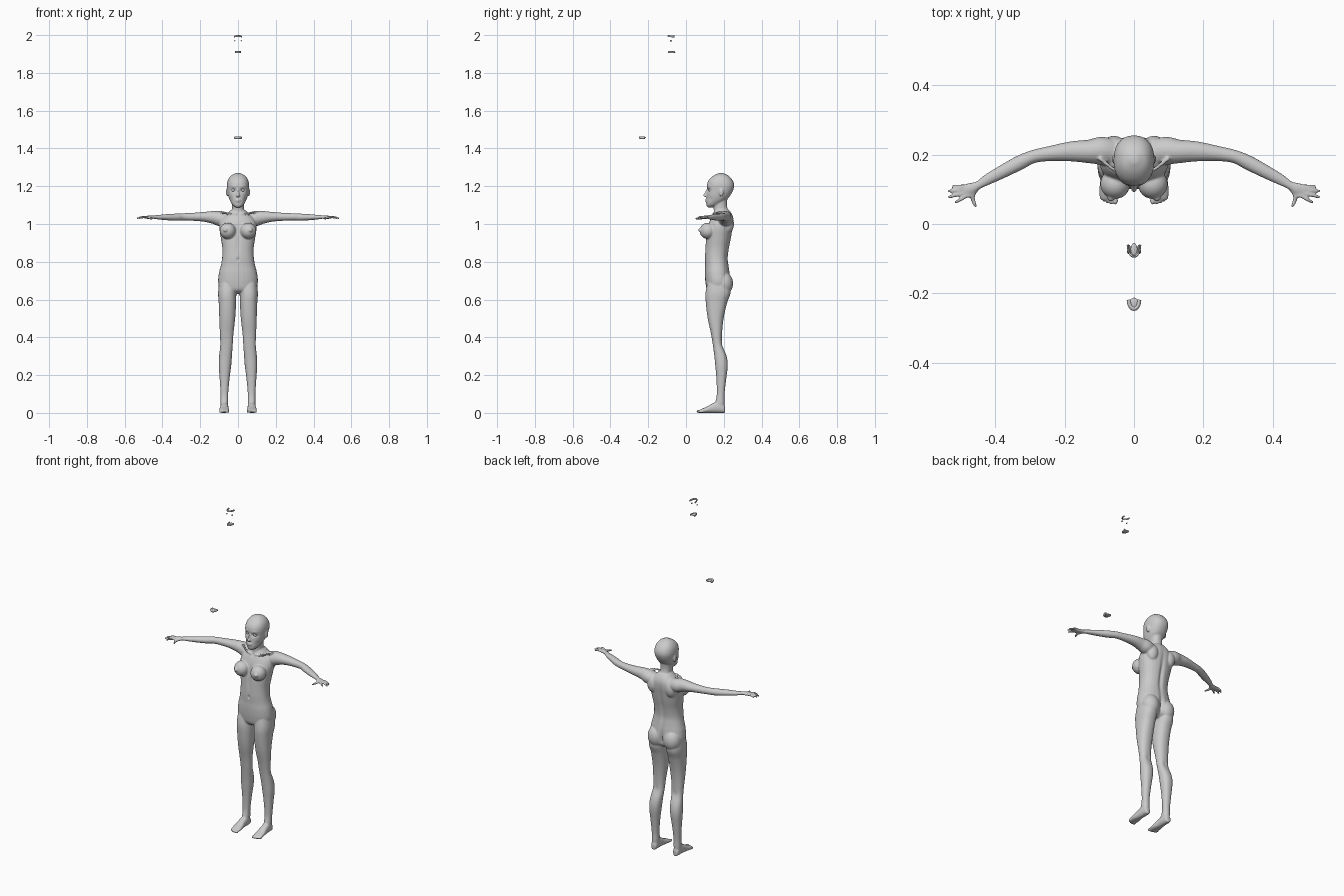
import bpy, bmesh, math
from mathutils import Vector, Matrix

def resample(rows, k=5):
    """Catmull-Rom interpolation of tuples of numbers."""
    out = []
    for i in range(len(rows) - 1):
        a, b, c, d = rows[max(i - 1, 0)], rows[i], rows[i + 1], rows[min(i + 2, len(rows) - 1)]
        for j in range(k):
            t = j / k
            out.append([0.5 * (2*q + (r - p)*t + (2*p - 5*q + 4*r - s)*t*t + (3*q - p - 3*r + s)*t**3)
                        for p, q, r, s in zip(a, b, c, d)])
    return out + [list(rows[-1])]

def loft(bm, rings, n=28, power=0.88):
    """Skin rings given as (centre, half axis u, half axis v)."""
    loops = []
    for c, u, v in rings:
        loop = []
        for i in range(n):
            a = 2 * math.pi * i / n
            ca, sa = math.cos(a), math.sin(a)
            loop.append(bm.verts.new(c + u * math.copysign(abs(ca)**power, ca)
                                     + v * math.copysign(abs(sa)**power, sa)))
        loops.append(loop)
    for p, q in zip(loops, loops[1:]):
        for i in range(n):
            bm.faces.new((p[i], p[(i+1) % n], q[(i+1) % n], q[i]))
    bm.faces.new(loops[0][::-1])
    bm.faces.new(loops[-1])

def upright(bm, rows):
    """Rows of z, centre x, half width, front y, back y."""
    loft(bm, [(Vector((x, (f+b)/2, z)), Vector((w, 0, 0)), Vector((0, (b-f)/2, 0)))
              for z, x, w, f, b in resample(rows)])

def tube(bm, rows, k=5, n=20):
    """Rows of x, y, z, sideways radius, vertical radius."""
    pts = resample(rows, k)
    rings = []
    for i, p in enumerate(pts):
        t = Vector(pts[min(i+1, len(pts)-1)][:3]) - Vector(pts[max(i-1, 0)][:3])
        t.normalize()
        u = Vector((-t.y, t.x, 0)).normalized()
        rings.append((Vector(p[:3]), u * p[3], t.cross(u) * p[4]))
    loft(bm, rings, n, 1)

def ball(bm, c, r):
    bmesh.ops.create_uvsphere(bm, u_segments=24, v_segments=16, radius=1,
                              matrix=Matrix.Translation(c) @ Matrix.Diagonal((*r, 1)))

def mirror(bm):
    d = bmesh.ops.duplicate(bm, geom=bm.verts[:] + bm.edges[:] + bm.faces[:])
    for v in d["geom"]:
        if isinstance(v, bmesh.types.BMVert):
            v.co.x *= -1

def finish(bm, name):
    bmesh.ops.recalc_face_normals(bm, faces=bm.faces[:])
    me = bpy.data.meshes.new(name)
    bm.to_mesh(me)
    bm.free()
    ob = bpy.data.objects.new(name, me)
    bpy.context.collection.objects.link(ob)
    me.polygons.foreach_set("use_smooth", [True] * len(me.polygons))
    return ob

bm = bmesh.new()

# Leg
upright(bm, [(.72, .053, .043, .12, .225), (.64, .057, .048, .104, .236), (.58, .056, .046, .105, .217),
             (.5, .057, .042, .115, .199), (.42, .06, .036, .132, .191), (.36, .061, .033, .142, .193),
             (.3, .066, .034, .15, .215), (.25, .069, .033, .155, .221), (.18, .071, .026, .161, .213),
             (.1, .072, .02, .163, .204), (.05, .072, .02, .155, .204), (.012, .072, .017, .16, .2)])
# Foot: y, centre x, half width, top z
loft(bm, [(Vector((x, y, h/2)), Vector((w, 0, 0)), Vector((0, 0, h/2))) for y, x, w, h in resample(
    [(.207, .072, .009, .03), (.2, .072, .017, .045), (.17, .072, .021, .06), (.14, .073, .022, .05),
     (.11, .073, .026, .033), (.085, .073, .027, .022), (.07, .073, .024, .015)])])
# Toes
for x, y, r in ((.054, .067, .008), (.066, .067, .006), (.076, .07, .006), (.086, .075, .0055), (.094, .081, .005)):
    ball(bm, (x, y, r), (r, .012, r))
# Arm and palm
tube(bm, [(.04, .2, 1.02, .035, .03), (.09, .21, 1.027, .041, .039), (.13, .209, 1.035, .034, .034),
          (.18, .209, 1.038, .029, .026), (.24, .203, 1.038, .022, .021), (.29, .194, 1.038, .019, .019),
          (.33, .176, 1.036, .021, .019), (.38, .15, 1.036, .019, .016), (.42, .129, 1.036, .016, .012),
          (.45, .111, 1.037, .012, .009), (.47, .102, 1.036, .017, .009), (.49, .094, 1.035, .017, .007)])
# Fingers
for bx, by, tx, ty in ((.485, .108, .524, .108), (.488, .1, .536, .094), (.487, .09, .536, .077), (.482, .081, .516, .061)):
    tube(bm, [(bx - .012, by, 1.035, .006, .006), (bx, by, 1.036, .0062, .0062),
              ((bx+tx)/2, (by+ty)/2, 1.036, .0058, .0058), (tx, ty, 1.029, .0042, .0042)], 3, 12)
tube(bm, [(.452, .106, 1.034, .009, .008), (.464, .086, 1.032, .008, .0075),
          (.463, .068, 1.03, .006, .006), (.455, .049, 1.028, .0045, .0045)], 3, 12)
# Chest, hip, collarbone and ear forms
ball(bm, (.054, .115, .964), (.043, .043, .043))
ball(bm, (.066, .076, .968), (.011, .011, .011))
ball(bm, (.052, .2, .685), (.05, .049, .062))
ball(bm, (.058, .222, 1.0), (.035, .032, .05))
tube(bm, [(.008, .142, 1.05, .005, .005), (.05, .152, 1.056, .005, .005), (.1, .19, 1.066, .006, .006)], 4, 10)
ball(bm, (.058, .187, 1.168), (.006, .012, .021))
mirror(bm)

# Torso
upright(bm, [(.63, 0, .05, .14, .2), (.65, 0, .09, .112, .228), (.69, 0, .105, .103, .238), (.74, 0, .101, .1, .232),
             (.78, 0, .091, .101, .226), (.82, 0, .084, .1, .222), (.87, 0, .083, .102, .228),
             (.92, 0, .09, .105, .238), (.97, 0, .098, .111, .246), (1.0, 0, .098, .119, .25),
             (1.03, 0, .086, .131, .25), (1.055, 0, .058, .143, .242), (1.075, 0, .036, .15, .228)])
# Neck
upright(bm, [(1.03, 0, .04, .15, .235), (1.07, 0, .032, .147, .224), (1.1, 0, .031, .146, .217), (1.14, 0, .033, .146, .22)])
# Head
upright(bm, [(1.088, 0, .012, .114, .138), (1.1, 0, .028, .108, .172), (1.12, 0, .041, .107, .203),
             (1.14, 0, .049, .108, .226), (1.16, 0, .054, .11, .24), (1.18, 0, .057, .112, .25),
             (1.2, 0, .059, .111, .255), (1.22, 0, .057, .114, .252), (1.24, 0, .05, .126, .241),
             (1.258, 0, .035, .148, .222), (1.27, 0, .01, .175, .195)])
# Nose and lips
upright(bm, [(1.182, 0, .005, .107, .125), (1.165, 0, .006, .099, .125), (1.151, 0, .009, .09, .125), (1.144, 0, .008, .097, .125)])
ball(bm, (0, .109, 1.1285), (.015, .008, .004))
ball(bm, (0, .109, 1.1205), (.013, .008, .004))
body = finish(bm, "body")

# Fuse the forms into one skin
bpy.context.view_layer.objects.active = body
body.select_set(True)
m = body.modifiers.new("fuse", "REMESH")
m.mode, m.voxel_size = "VOXEL", .0036
bpy.ops.object.modifier_apply(modifier=m.name)
m = body.modifiers.new("soften", "SMOOTH")
m.factor, m.iterations = .5, 4
bpy.ops.object.modifier_apply(modifier=m.name)

# Sculpted hollows: centre, radii, depth
dents = [((0, .228, .88), (.011, .05, .12), .008), ((0, .245, .685), (.012, .05, .045), .016),
         ((0, .102, .812), (.006, .02, .009), .006), ((0, .107, .9), (.01, .03, .05), .004),
         ((0, .145, 1.05), (.009, .02, .01), .004), ((0, .125, .97), (.012, .03, .03), .004)]
for s in (-1, 1):
    dents += [((s*.024, .115, 1.179), (.013, .02, .008), .008), ((s*.042, .12, 1.13), (.012, .02, .014), .003),
              ((s*.028, .112, 1.2), (.018, .02, .006), -.002), ((s*.06, .19, .36), (.012, .02, .02), .003)]
bm = bmesh.new()
bm.from_mesh(body.data)
bm.normal_update()
for v in bm.verts:
    push = 0
    for c, r, d in dents:
        e = sum(((v.co[i] - c[i]) / r[i])**2 for i in range(3))
        if e < 6:
            push += d * math.exp(-e)
    if push:
        v.co -= v.normal * push
    v.co.z = max(v.co.z, 0)
bm.to_mesh(body.data)
bm.free()
body.data.polygons.foreach_set("use_smooth", [True] * len(body.data.polygons))

# Eyes
bm = bmesh.new()
ball(bm, (.024, .13, 1.179), (.012, .012, .009))
mirror(bm)
finish(bm, "eyes")

# Separate mouth parts floating in front of and above the figure
def arch(name, z, y, w, d, ru, rv, lift=0):
    bm = bmesh.new()
    tube(bm, [(w * math.cos(a), y - d * math.sin(a), z - lift * (1 - math.sin(a)), ru, rv)
              for a in [math.pi * i / 8 for i in range(9)]], 3, 10)
    return finish(bm, name)

arch("upper_teeth", 1.995, -.06, .018, .034, .003, .005, .003)
arch("lower_gum", 1.457, -.218, .015, .026, .006, .007)
arch("lower_teeth", 1.91, -.06, .014, .032, .003, .005)
bm = bmesh.new()
ball(bm, (0, -.075, 1.909), (.01, .02, .005))
finish(bm, "tongue")
bm = bmesh.new()
ball(bm, (.017, -.08, 1.97), (.003, .006, .004))
mirror(bm)
finish(bm, "back_teeth")
bm = bmesh.new()
ball(bm, (0, -.23, 1.457), (.014, .018, .005))
finish(bm, "palate")
